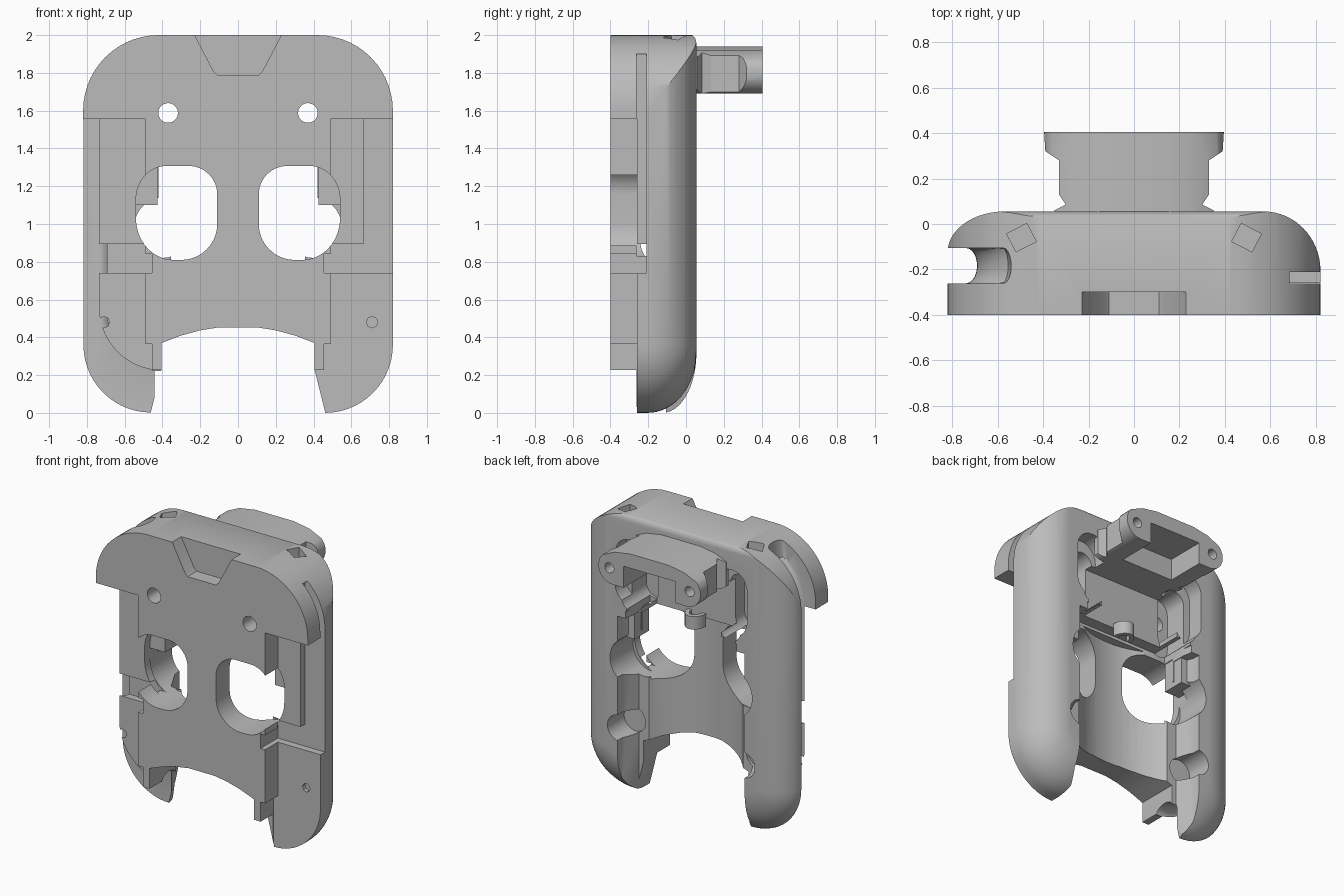
import bpy, math
from mathutils import Vector, Matrix

cube = bpy.data.objects.get("Cube")
if cube:
    bpy.data.objects.remove(cube, do_unlink=True)

grey = bpy.data.materials.new("plain grey")
grey.use_nodes = True
grey.diffuse_color = (0.5, 0.5, 0.5, 1)
grey.node_tree.nodes["Principled BSDF"].inputs["Base Color"].default_value = (0.5, 0.5, 0.5, 1)


def arc(cx, cy, rx, ry, start, end, n=14):
    """Points on an elliptical arc, angles in degrees."""
    angles = [math.radians(start + (end - start) * i / n) for i in range(n + 1)]
    return [(cx + rx * math.cos(a), cy + ry * math.sin(a)) for a in angles]


def loft(name, axis, rings):
    """Skin a stack of (position, 2D outline) rings along the given axis."""
    place = {"x": lambda p, t: (t, p[0], p[1]),
             "y": lambda p, t: (p[0], t, p[1]),
             "z": lambda p, t: (p[0], p[1], t)}[axis]
    n, last = len(rings[0][1]), len(rings) - 1
    verts = [place(p, t) for t, points in rings for p in points]
    faces = [list(range(n))[::-1], list(range(last * n, last * n + n))]
    faces += [[k * n + i, k * n + (i + 1) % n, (k + 1) * n + (i + 1) % n, (k + 1) * n + i]
              for k in range(last) for i in range(n)]
    mesh = bpy.data.meshes.new(name)
    mesh.from_pydata(verts, [], faces)
    obj = bpy.data.objects.new(name, mesh)
    bpy.context.collection.objects.link(obj)
    bpy.context.view_layer.objects.active = obj
    bpy.ops.object.select_all(action="DESELECT")
    obj.select_set(True)
    bpy.ops.object.mode_set(mode="EDIT")
    bpy.ops.mesh.select_all(action="SELECT")
    bpy.ops.mesh.normals_make_consistent(inside=False)
    bpy.ops.object.mode_set(mode="OBJECT")
    mesh.materials.append(grey)
    return obj


def prism(name, points, axis, low, high):
    return loft(name, axis, [(low, points), (high, points)])


def box(name, x, y, z):
    return prism(name, [(x[0], y[0]), (x[1], y[0]), (x[1], y[1]), (x[0], y[1])], "z", *z)


def combine(target, tool, operation="DIFFERENCE"):
    """Apply a boolean and discard the tool."""
    mod = target.modifiers.new("cut", "BOOLEAN")
    mod.operation, mod.object, mod.solver = operation, tool, "EXACT"
    bpy.context.view_layer.objects.active = target
    bpy.ops.object.modifier_apply(modifier=mod.name)
    bpy.data.objects.remove(tool, do_unlink=True)


def mirrored(points):
    """Complete a right-hand half outline across the centre line."""
    return points + [(-a, b) for a, b in reversed(points)]


def smooth(obj):
    bpy.ops.object.select_all(action="DESELECT")
    obj.select_set(True)
    bpy.context.view_layer.objects.active = obj
    bpy.ops.object.shade_smooth_by_angle(angle=math.radians(30))


# Shell: rounded rear edge swept around the legs, tighter on the channel side
def half_outline(inset):
    return (arc(0.46, 0.36, 0.36 - inset, 0.36 - 1.25 * inset, -90, 0) +
            [(0.82 - inset, 2.1)])


def rear_inset(y, start):
    t = max(0, y - start) / (0.0551 - start)
    return 0.25 * (1 - math.sqrt(1 - t * t))


rings = [(-0.4, mirrored(half_outline(0)))]
for _, y in arc(0, -0.205, 1, 0.26, 0, 90, 16):
    far_side = [(-a, b) for a, b in reversed(half_outline(rear_inset(y, -0.125)))]
    rings.append((y, half_outline(rear_inset(y, -0.205)) + far_side))
shell = loft("shell", "y", rings)
combine(shell, prism("outline", mirrored([(0.82001, -0.2)] + arc(0.42, 1.6, 0.40001, 0.4, 0, 90)),
                     "y", -0.6, 0.3), "INTERSECT")
side = [(-0.6, -0.2), (0.2, -0.2), (0.2, 1.95)] + arc(0.015, 1.955, 0.04, 0.05, 0, 90, 6)
combine(shell, prism("side", side + [(-0.6, 2.005)], "x", -2, 2), "INTERSECT")

# Bottom opening with arched top and slanted leg tips
arch = mirrored([(0.475, -0.05), (0.405, 0.23), (0.405, 0.37),
                 (0.3, 0.41), (0.2, 0.437), (0.1, 0.453)])
combine(shell, prism("arch", arch, "y", -1, 1))

# Hollow back: curved saddle below, box pocket above
combine(shell, prism("saddle", arc(0, 0.06, 0.43, 0.32, 0, 360, 48)[:-1], "z", -0.2, 1.33))
combine(shell, box("upper_hollow", (-0.31, 0.31), (-0.12, 0.5), (1.3, 1.69)))
combine(shell, box("brow_hollow", (-0.42, 0.42), (-0.2, 0.5), (0.95, 1.35)))

# Trapezoid recess at the top of the front
combine(shell, prism("top_recess", mirrored([(0.25, 2.04), (0.13, 1.81), (0.11, 1.79)]),
                     "y", -0.6, -0.3))

for s in (-1, 1):
    def span(a, b):
        return (min(s * a, s * b), max(s * a, s * b))

    def ring(points):
        return [(s * a, b) for a, b in points]

    # Stepped front relief beside the middle plate
    combine(shell, box("relief", span(0.49, 1), (-0.6, -0.26), (-0.2, 1.557)))
    combine(shell, box("tab_relief", span(0.455, 0.6), (-0.6, -0.26), (-0.2, 0.365)))
    combine(shell, box("tip_relief", span(0.3, 1), (-0.6, -0.261), (-0.2, 0.228)))
    combine(shell, box("shelf_step", span(0.455, 1), (-0.6, -0.21), (0.74, 0.84)))
    combine(shell, box("shelf", span(0.37, 1), (-0.261, -0.21), (0.83, 0.893)))
    # Eye openings
    eye = (arc(0.34, 1.03, 0.2, 0.22, -90, 0) + arc(0.38, 1.13, 0.16, 0.177, 0, 90) +
           arc(0.26, 1.157, 0.15, 0.15, 90, 180) + arc(0.3, 1.0, 0.19, 0.19, 180, 270))
    combine(shell, prism("eye", ring(eye), "y", -0.6, -0.12))
    combine(shell, prism("eye_rear", ring(arc(0.4, 0.98, 0.15, 0.16, 0, 360, 28)[:-1]),
                         "y", -0.2, 0.5))
    # Screw holes and rounded pockets behind them
    combine(shell, prism("screw", ring(arc(0.37, 1.588, 0.052, 0.052, 0, 360, 28)[:-1]),
                         "y", -0.6, 0.5))
    pocket = arc(0.39, 1.72, 0.12, 0.12, 0, 180) + arc(0.39, 1.5, 0.12, 0.12, 180, 360)
    combine(shell, prism("pocket", ring(pocket), "y", -0.06, 0.5))
    pocket = arc(0.38, 1.68, 0.08, 0.08, 0, 180) + arc(0.38, 1.42, 0.08, 0.08, 180, 360)
    combine(shell, prism("inner_pocket", ring(pocket), "y", -0.22, 0.5))
    # Slanted inner rear edge of the leg, with a socket
    edge = [(0.3, -0.11), (0.44, -0.11), (0.49, 0.0), (0.5, 0.3), (0.3, 0.3)]
    combine(shell, prism("leg_edge", ring(edge), "z", -0.2, 1.28))
    combine(shell, prism("socket", ring(arc(0.48, 0.5, 0.09, 0.09, 0, 360, 28)[:-1]),
                         "y", -0.13, 0.5))
    # Angled square notches through the top corners
    notch = box("notch", (-0.05, 0.05), (-0.045, 0.045), (1.86, 2.2))
    notch.data.transform(Matrix.Translation(Vector((s * 0.495, -0.06, 0))) @
                         Matrix.Rotation(math.radians(-s * 27), 4, "Z"))
    combine(shell, notch)
    # Small dimple on each leg front
    combine(shell, prism("dimple", ring(arc(0.71, 0.48, 0.03, 0.03, 0, 360, 8)[:-1]),
                         "y", -0.5, -0.23))

# Thin slot on the left edge
combine(shell, box("slot", (0.665, 1), (-0.262, -0.21), (0.89, 1.9)))


# Wide round-bottomed cable channel around the right edge
def channel_outline(e):
    r = 0.34 - e
    return ([(-1.1, -0.2), (-0.4, -0.2)] + arc(-0.4, 0.56, r, r, 270, 180) +
            arc(-0.4, 1.52, r, 0.4, 180, 122) + [(-0.565 + e, 2.2), (-1.1, 2.2)])


rings = [(-0.261 + 0.156 * (1 - math.cos(math.pi * k / 10)) / 2,
          channel_outline(0.05 * math.sin(math.pi * k / 10))) for k in range(11)]
combine(shell, loft("channel", "y", rings))
smooth(shell)

# Inner blocks behind the outer eye corners
for s, word in ((-1, "right"), (1, "left")):
    x = sorted((s * 0.425, s * 0.56))
    smooth(box(word + "_brow_block", x, (-0.2, -0.04), (1.1, 1.33)))

# Rear mount with rounded ears
plan = mirrored([(0.35, 0.03), (0.35, 0.06), (0.3, 0.085), (0.33, 0.13),
                 (0.33, 0.28), (0.39, 0.32), (0.395, 0.404)])
mount = prism("rear_mount", plan, "z", 1.6, 2.1)
face = mirrored(arc(0.285, 1.8, 0.11, 0.11, -90, 45) + [(0.27, 1.92), (0.15, 1.94)])
combine(mount, prism("face", face, "y", -0.2, 0.7), "INTERSECT")
combine(mount, box("mount_recess", (-0.2, 0.2), (0.13, 0.6), (1.6, 1.84)))
for s in (-1, 1):
    hole = arc(s * 0.31, 1.8, 0.035, 0.035, 0, 360, 20)[:-1]
    combine(mount, prism("mount_hole", hole, "y", 0.31, 0.6))
smooth(mount)

# Small clip on the edge above the nose bridge
clip = prism("clip", arc(0, -0.12, 0.07, 0.09, 0, 180) +
             arc(0, -0.12, 0.04, 0.06, 180, 0), "z", 1.29, 1.38)
smooth(clip)
